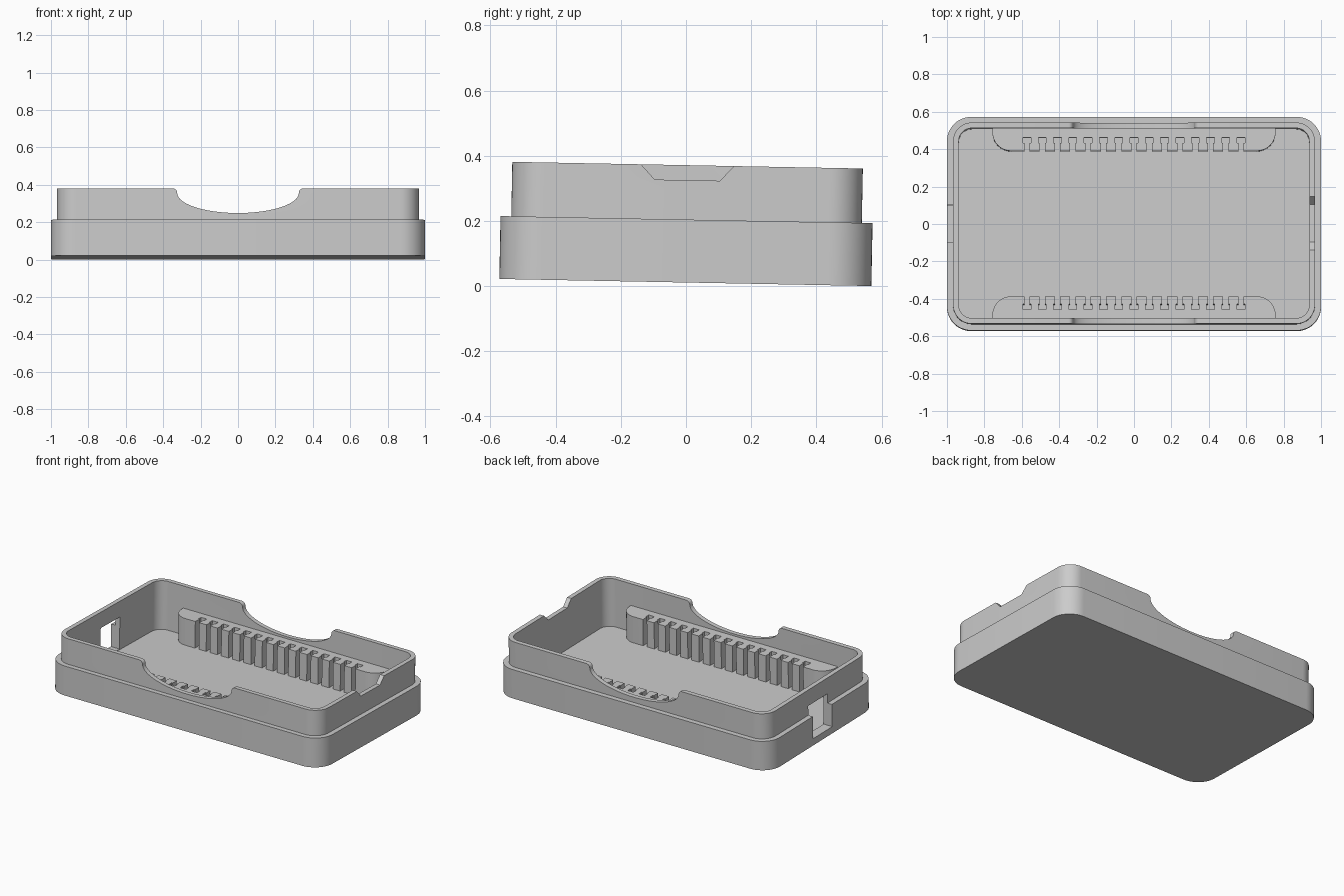
import bpy
import bmesh
from math import cos, sin, pi
from mathutils import Matrix

if "Cube" in bpy.data.objects:
    bpy.data.objects.remove(bpy.data.objects["Cube"], do_unlink=True)

# Main sizes
FLOOR, STEP, TOP = 0.04, 0.193, 0.36
TILT = Matrix.Translation((0, -0.002, 0.011)) @ Matrix.Rotation(-0.019, 4, "X")

grey = bpy.data.materials.new("plain grey")
grey.use_nodes = True
COLOUR = (0.6, 0.6, 0.6, 1)
grey.diffuse_color = COLOUR
grey.node_tree.nodes["Principled BSDF"].inputs["Base Color"].default_value = COLOUR


def make_object(name, bm):
    bmesh.ops.recalc_face_normals(bm, faces=bm.faces)
    mesh = bpy.data.meshes.new(name)
    bm.to_mesh(mesh)
    bm.free()
    mesh.materials.append(grey)
    obj = bpy.data.objects.new(name, mesh)
    bpy.context.collection.objects.link(obj)
    return obj


def arc(cx, cy, rx, ry, start, end, steps):
    """Points along an elliptical arc."""
    angles = [start + (end - start) * i / steps for i in range(steps + 1)]
    return [(cx + rx * cos(a), cy + ry * sin(a)) for a in angles]


def rounded_rect(hx, hy, r, steps=12):
    points = []
    for k, (sx, sy) in enumerate(((1, 1), (-1, 1), (-1, -1), (1, -1))):
        points += arc(sx * (hx - r), sy * (hy - r), r, r, k * pi / 2, (k + 1) * pi / 2, steps)
    return points


def prism(name, outline, place, low, high):
    """Extrude a 2D outline; place(u, v, w) maps it into space."""
    bm = bmesh.new()
    rings = [[bm.verts.new(place(u, v, w)) for u, v in outline] for w in (low, high)]
    for ring in rings:
        bm.faces.new(ring)
    n = len(outline)
    for i in range(n):
        j = (i + 1) % n
        bm.faces.new((rings[0][i], rings[0][j], rings[1][j], rings[1][i]))
    return make_object(name, bm)


def along_x(u, v, w):
    return (w, u, v)


def along_y(u, v, w):
    return (u, w, v)


def along_z(u, v, w):
    return (u, v, w)


# Stepped tray: rounded rings from the base, over the rim, down to the floor
bm = bmesh.new()
levels = [(1, 0.571, 0.13, 0), (1, 0.571, 0.13, STEP),
          (0.967, 0.538, 0.1, STEP), (0.967, 0.538, 0.1, TOP),
          (0.937, 0.508, 0.07, TOP), (0.937, 0.508, 0.07, FLOOR)]
rings = [[bm.verts.new((x, y, z)) for x, y in rounded_rect(hx, hy, r)]
         for hx, hy, r, z in levels]
count = len(rings[0])
for a, b in zip(rings, rings[1:]):
    for i in range(count):
        j = (i + 1) % count
        bm.faces.new((a[i], a[j], b[j], b[i]))
bm.faces.new(rings[0])
bm.faces.new(rings[-1])
tray = make_object("tray", bm)

# Curved finger scoops in both long walls, with softened shoulders
scoop = [(-0.35, 0.5)]
scoop += arc(-0.35, 0.335, 0.025, 0.025, pi / 2, 0, 6)
scoop += arc(0, 0.335, 0.325, 0.107, pi, 2 * pi, 40)[1:-1]
scoop += arc(0.35, 0.335, 0.025, 0.025, pi, pi / 2, 6)
scoop += [(0.35, 0.5)]

# Tapered notch in the right wall and square port in the left wall
notch = [(-0.18, 0.4), (-0.1, 0.314), (0.1, 0.314), (0.18, 0.4)]
port = [(-0.1, 0.045), (0.1, 0.045), (0.1, 0.255), (-0.1, 0.255)]
cutters = [prism("scoop_cutter", scoop, along_y, -0.8, 0.8),
           prism("notch_cutter", notch, along_x, 0.9, 1.1),
           prism("port_cutter", port, along_x, -1.1, -0.9)]
for cutter in cutters:
    cutter.hide_render = True
    mod = tray.modifiers.new(cutter.name, "BOOLEAN")
    mod.operation = "DIFFERENCE"
    mod.solver = "EXACT"
    mod.object = cutter

# Bake the cuts and discard the cutters
bpy.context.view_layer.update()
graph = bpy.context.evaluated_depsgraph_get()
cut_mesh = bpy.data.meshes.new_from_object(tray.evaluated_get(graph))
tray.modifiers.clear()
tray.data = cut_mesh
for cutter in cutters:
    bpy.data.objects.remove(cutter, do_unlink=True)

# Slotted racks: rounded ends and keyhole slots open toward the middle
FACE, NECK, BACK, WALL = 0.389, 0.431, 0.46, 0.52
rack_outline = [(-0.757, WALL)]
rack_outline += arc(-0.657, FACE + 0.1, 0.1, 0.1, pi, 1.5 * pi, 10)
for i in range(15):
    x = (i - 7) * 0.0818
    rack_outline += [(x - 0.014, FACE), (x - 0.014, NECK), (x - 0.021, NECK),
                     (x - 0.021, BACK), (x + 0.021, BACK), (x + 0.021, NECK),
                     (x + 0.014, NECK), (x + 0.014, FACE)]
rack_outline += arc(0.657, FACE + 0.1, 0.1, 0.1, 1.5 * pi, 2 * pi, 10)
rack_outline += [(0.757, WALL)]
parts = [tray]
for name, side in (("front_rack", -1), ("back_rack", 1)):
    outline = [(x, side * y) for x, y in rack_outline]
    parts.append(prism(name, outline, along_z, FLOOR - 0.005, 0.215))

# Slight lean of the whole piece, then smooth the rounded corners
bpy.ops.object.select_all(action="DESELECT")
for part in parts:
    part.data.transform(TILT)
    part.select_set(True)
bpy.context.view_layer.objects.active = tray
bpy.ops.object.shade_smooth_by_angle(angle=pi / 6)
